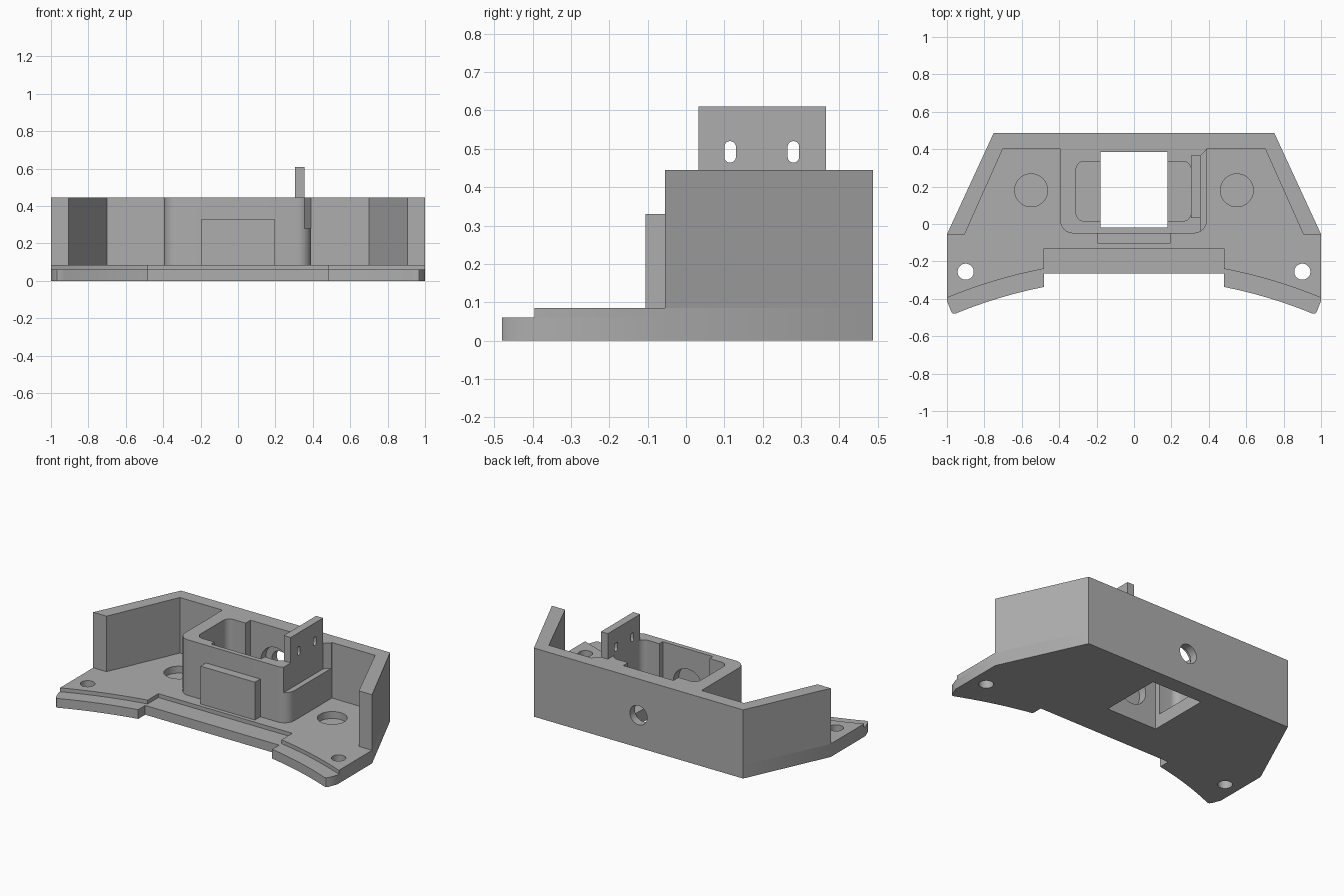
import bpy, bmesh, math
from mathutils import Matrix

cube = bpy.data.objects.get("Cube")
if cube:
    bpy.data.objects.remove(cube, do_unlink=True)

grey = bpy.data.materials.new("plain_grey")
grey.use_nodes = True
grey.diffuse_color = (0.42, 0.42, 0.42, 1)
grey.node_tree.nodes["Principled BSDF"].inputs["Base Color"].default_value = (0.42, 0.42, 0.42, 1)

FLOOR, TOP, BORE_Z = 0.085, 0.445, 0.21
ARC_Y = -2.79


def prism(name, outline, low, high, matrix=None):
    """Extrude a flat outline from low to high."""
    bm = bmesh.new()
    face = bm.faces.new([bm.verts.new((x, y, low)) for x, y in outline])
    ext = bmesh.ops.extrude_face_region(bm, geom=[face])
    moved = [v for v in ext["geom"] if isinstance(v, bmesh.types.BMVert)]
    bmesh.ops.translate(bm, verts=moved, vec=(0, 0, high - low))
    if matrix:
        bm.transform(matrix)
    bmesh.ops.recalc_face_normals(bm, faces=bm.faces[:])
    mesh = bpy.data.meshes.new(name)
    bm.to_mesh(mesh)
    bm.free()
    mesh.materials.append(grey)
    obj = bpy.data.objects.new(name, mesh)
    bpy.context.collection.objects.link(obj)
    return obj


def mirrored(half):
    """Close a right-hand outline with its mirror image."""
    return half + [(-x, y) for x, y in reversed(half)]


def rect(x0, x1, y0, y1):
    return [(x0, y0), (x1, y0), (x1, y1), (x0, y1)]


def rounded(x0, x1, y0, y1, front_r, back_r):
    pts = []
    for cx, cy, r, start in ((x0 + front_r, y0 + front_r, front_r, 180), (x1 - front_r, y0 + front_r, front_r, 270),
                             (x1 - back_r, y1 - back_r, back_r, 0), (x0 + back_r, y1 - back_r, back_r, 90)):
        steps = 8 if r else 0
        for i in range(steps + 1):
            a = math.radians(start + 90 * i / max(steps, 1))
            pts.append((cx + r * math.cos(a), cy + r * math.sin(a)))
    return pts


def circle(x, y, r, stretch=0.0, n=40):
    """Circle, or an upright slot when stretched along its second axis."""
    pts = []
    for i in range(n):
        a = 2 * math.pi * (i + 0.5) / n
        pts.append((x + r * math.cos(a), y + r * math.sin(a) + math.copysign(stretch, math.sin(a))))
    return pts


def arc(radius, x0, x1, n=16):
    xs = [x0 + (x1 - x0) * i / n for i in range(n + 1)]
    return [(x, ARC_Y + math.sqrt(radius * radius - x * x)) for x in xs]


# Map outline (x, y) plus depth to upright planes
ALONG_Y = Matrix(((1, 0, 0, 0), (0, 0, 1, 0), (0, 1, 0, 0), (0, 0, 0, 1)))
ALONG_X = Matrix(((0, 0, 1, 0), (1, 0, 0, 0), (0, 1, 0, 0), (0, 0, 0, 1)))


def cut(obj, cutters):
    for c in cutters:
        mod = obj.modifiers.new("cut", "BOOLEAN")
        mod.operation, mod.solver, mod.object = "DIFFERENCE", "EXACT", c
    deps = bpy.context.evaluated_depsgraph_get()
    mesh = bpy.data.meshes.new_from_object(obj.evaluated_get(deps))
    obj.modifiers.clear()
    obj.data = mesh


# Solid parts
back = [(0.75, 0.487), (1, -0.055)]
base = prism("base_plate", mirrored(
    back + [(1, -0.41), (0.978, -0.468), (0.968, -0.479)] + arc(2.5, 0.955, 0.48) + [(0.48, -0.265)]), 0, 0.06)
deck = prism("raised_deck", mirrored(back + arc(2.595, 1, 0.48) + [(0.48, -0.13)]), 0.06, FLOOR)
wall = prism("surround_wall", mirrored(back + [(0.905, -0.055), (0.7, 0.405)]), FLOOR, TOP)
box = prism("centre_box", rounded(-0.395, 0.39, -0.05, 0.405, 0.07, 0), FLOOR, TOP)
pad = prism("front_pad", rect(-0.195, 0.195, -0.105, -0.05), FLOOR, 0.33)
tab = prism("slotted_tab", rect(0.033, 0.365, TOP, 0.61), 0.305, 0.355, ALONG_X)

# Cutters
window = prism("window_cutter", rect(-0.18, 0.18, -0.02, 0.385), -0.1, 0.7)
pocket = prism("pocket_cutter", rounded(-0.31, 0.305, 0.015, 0.335, 0.045, 0.045), 0.05, 0.7)
side_notch = prism("side_notch_cutter", [(0.355, -0.2), (0.5, -0.2), (0.5, 0.51), (0.355, 0.365)], 0.28, 0.7)
front_bore = prism("front_bore_cutter", circle(0, BORE_Z, 0.105), -0.075, 0.0, ALONG_Y)
rear_bore = prism("rear_bore_cutter", circle(0, BORE_Z, 0.105), 0.36, 0.435, ALONG_Y)
rear_hole = prism("rear_hole_cutter", circle(0, BORE_Z, 0.062), 0.36, 0.6, ALONG_Y)
screw_holes, sockets, rear_screws = [], [], []
for s in (-1, 1):
    screw_holes.append(prism("screw_hole_cutter", circle(s * 0.9, -0.255, 0.043), -0.1, 0.2))
    sockets.append(prism("socket_cutter", circle(s * 0.55, 0.18, 0.088), 0.04, 0.2))
    rear_screws.append(prism("rear_screw_cutter", circle(s * 0.62, BORE_Z, 0.036), 0.425, 0.6, ALONG_Y))
slots = [prism("slot_cutter", circle(y, 0.492, 0.015, 0.013), 0.2, 0.5, ALONG_X) for y in (0.115, 0.28)]

cut(base, [window] + screw_holes + sockets)
cut(deck, [window] + screw_holes + sockets)
cut(wall, [rear_bore, rear_hole] + rear_screws)
cut(box, [pocket, window, side_notch, front_bore, rear_bore])
cut(pad, [front_bore])
cut(tab, slots)

for c in [window, pocket, side_notch, front_bore, rear_bore, rear_hole] + screw_holes + sockets + rear_screws + slots:
    bpy.data.objects.remove(c, do_unlink=True)

# Smooth the curved faces, keep the edges sharp
bpy.ops.object.select_all(action="DESELECT")
for part in (base, deck, wall, box, pad, tab):
    part.select_set(True)
bpy.context.view_layer.objects.active = base
bpy.ops.object.shade_smooth_by_angle(angle=math.radians(30))
